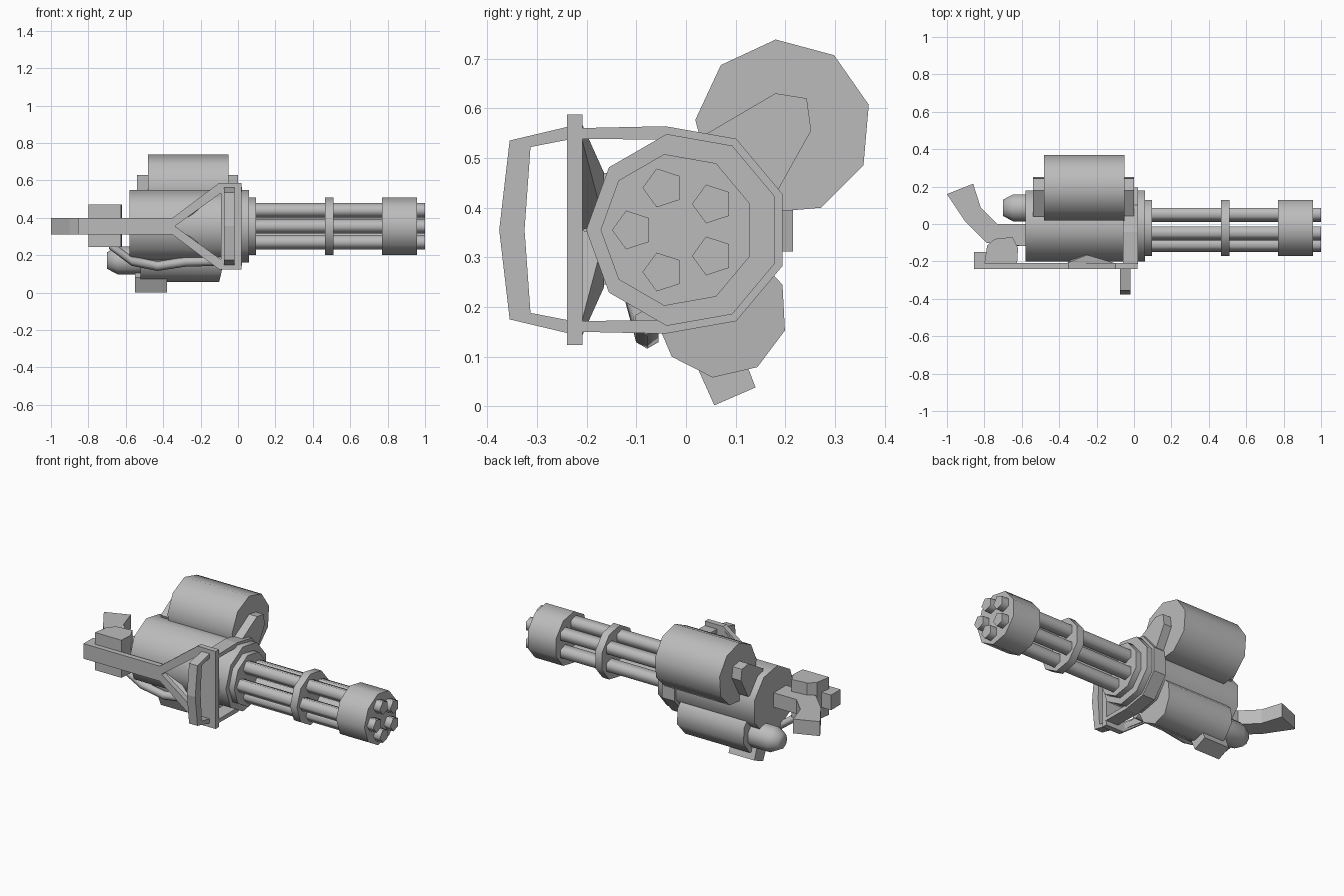
import bpy
import bmesh
from math import cos, sin, radians
from mathutils import Vector

cube = bpy.data.objects.get("Cube")
if cube:
    bpy.data.objects.remove(cube, do_unlink=True)

grey = bpy.data.materials.new("gunmetal_grey")
grey.use_nodes = True
grey.diffuse_color = (0.5, 0.5, 0.5, 1)
grey.node_tree.nodes["Principled BSDF"].inputs["Base Color"].default_value = (0.5, 0.5, 0.5, 1)


def finish(name, bm, smooth=False):
    """Turn a bmesh into a named, coloured object."""
    bmesh.ops.recalc_face_normals(bm, faces=bm.faces)
    mesh = bpy.data.meshes.new(name)
    bm.to_mesh(mesh)
    bm.free()
    mesh.materials.append(grey)
    obj = bpy.data.objects.new(name, mesh)
    bpy.context.collection.objects.link(obj)
    if smooth:
        bpy.ops.object.select_all(action="DESELECT")
        obj.select_set(True)
        bpy.context.view_layer.objects.active = obj
        bpy.ops.object.shade_smooth_by_angle(angle=radians(75))
    return obj


def place(p, axis, d):
    """Lift a profile point into space at depth d along an axis."""
    return {"x": (d, p[0], p[1]), "y": (p[0], d, p[1]), "z": (p[0], p[1], d)}[axis]


def prism(name, pts, axis, lo, hi, smooth=False):
    bm = bmesh.new()
    a, b = [[bm.verts.new(place(p, axis, d)) for p in pts] for d in (lo, hi)]
    bm.faces.new(a)
    bm.faces.new(b)
    for i in range(len(pts)):
        j = (i + 1) % len(pts)
        bm.faces.new((a[i], a[j], b[j], b[i]))
    return finish(name, bm, smooth)


def band(name, outer, inner, axis, lo, hi, closed=True):
    """Flat frame between two matching outlines, ring or open strip."""
    bm = bmesh.new()
    loops = [[bm.verts.new(place(p, axis, d)) for p in pts]
             for pts, d in ((outer, lo), (outer, hi), (inner, hi), (inner, lo))]
    n = len(outer)
    for i in range(n if closed else n - 1):
        j = (i + 1) % n
        for k in range(4):
            a, b = loops[k], loops[(k + 1) % 4]
            bm.faces.new((a[i], a[j], b[j], b[i]))
    if not closed:
        for i in (0, n - 1):
            bm.faces.new([l[i] for l in loops])
    return finish(name, bm)


def hull(name, pts):
    bm = bmesh.new()
    for p in pts:
        bm.verts.new(p)
    bmesh.ops.convex_hull(bm, input=bm.verts)
    return finish(name, bm)


def ngon(y, z, r, n=9, start=180):
    angles = [radians(start + 360 * i / n) for i in range(n)]
    return [(y + r * cos(a), z + r * sin(a)) for a in angles]


def lathe_x(name, y, z, stations, n=9, start=180):
    """Round part along x from (x, radius) stations."""
    bm = bmesh.new()
    rings = [[bm.verts.new((x, *p)) for p in ngon(y, z, r, n, start)] for x, r in stations]
    for a, b in zip(rings, rings[1:]):
        for i in range(n):
            j = (i + 1) % n
            bm.faces.new((a[i], a[j], b[j], b[i]))
    bm.faces.new(rings[0])
    bm.faces.new(rings[-1])
    return finish(name, bm, True)


AXIS_Z = 0.355
mirror = lambda z: 2 * AXIS_Z - z

# Main housing and front collars
lathe_x("main_housing", -0.005, AXIS_Z, [(-0.58, 0.196), (0.06, 0.196)])
lathe_x("front_collar", -0.017, AXIS_Z, [(0.05, 0.155), (0.095, 0.155)])

# Barrel cluster
for i in range(5):
    a = radians(180 + 72 * i)
    lathe_x(f"barrel_{i + 1}", -0.019 + 0.089 * cos(a), AXIS_Z + 0.089 * sin(a),
            [(0.08, 0.041), (1, 0.041)], n=5)
lathe_x("barrel_clamp", -0.017, AXIS_Z, [(0.465, 0.155), (0.51, 0.155)])
lathe_x("muzzle_drum", -0.017, AXIS_Z, [(0.77, 0.155), (0.957, 0.155)])

# Band wrapping the housing and reaching the side plate
rim = lambda r: [(-0.005 + r * cos(radians(t)), AXIS_Z + r * sin(radians(t)))
                 for t in range(100, -101, -40)]
band("housing_band",
     [(-0.215, 0.56)] + rim(0.212) + [(-0.215, mirror(0.56))],
     [(-0.215, 0.538)] + rim(0.185) + [(-0.215, mirror(0.538))],
     "x", -0.06, 0.022, closed=False)

# Side plate with triangular opening, and its rear arm
top_out = [(-0.35, 0.4), (-0.1, 0.587), (0.02, 0.587)]
top_in = [(-0.335, 0.357), (-0.095, 0.53), (-0.09, 0.53)]
flip = lambda pts: [(x, mirror(z)) for x, z in reversed(pts)]
band("side_plate", top_out + flip(top_out), top_in + flip(top_in), "y", -0.24, -0.208)
prism("side_arm", [(-0.855, 0.31), (-0.335, 0.31), (-0.335, 0.4), (-0.855, 0.4)],
      "y", -0.24, -0.208)

# Wedge struts joining the plate to the housing
for side, f in (("upper", lambda z: z), ("lower", mirror)):
    hull(f"{side}_strut", [(x, y, f(z)) for x, y, z in (
        (-0.36, -0.21, 0.355), (-0.36, -0.21, 0.39), (-0.1, -0.21, 0.54),
        (-0.1, -0.21, 0.57), (-0.3, -0.165, 0.37), (-0.25, -0.165, 0.47))])

# Carrying handle
grip_out = [(-0.22, 0.567), (-0.355, 0.535), (-0.376, AXIS_Z)]
grip_in = [(-0.22, 0.54), (-0.313, 0.522), (-0.325, AXIS_Z)]
band("side_handle", grip_out + flip(grip_out)[1:], grip_in + flip(grip_in)[1:],
     "x", -0.075, -0.02, closed=False)

# Rear control block, arm end and curved shoulder stock
prism("arm_end_block", [(-0.855, -0.225), (-0.78, -0.225), (-0.78, -0.15), (-0.855, -0.15)],
      "z", 0.31, 0.4)
prism("control_block", [(-0.8, -0.21), (-0.785, -0.115), (-0.745, -0.08), (-0.65, -0.07),
                        (-0.62, -0.13), (-0.625, -0.21)], "z", 0.245, 0.47)
prism("shoulder_stock", [(-1, 0.16), (-0.86, 0.215), (-0.82, 0.09), (-0.73, 0), (-0.57, 0),
                         (-0.57, -0.12), (-0.79, -0.1), (-0.9, 0.01)], "z", 0.312, 0.398)

# Ammunition drum on top and its bracket
lathe_x("ammo_drum", 0.196, 0.561, [(-0.48, 0.178), (-0.052, 0.178)], start=175)
prism("drum_bracket", [(0.04, 0.548), (0.18, 0.63), (0.243, 0.62), (0.252, 0.555),
                       (0.185, 0.435), (0.08, 0.42)], "x", -0.54, 0)

# Motor drum underneath, with a slanted front end
drum = lathe_x("lower_drum", 0.07, 0.192, [(-0.52, 0.135), (-0.08, 0.135)], start=183)
for v in drum.data.vertices:
    if v.co.x > -0.2:
        v.co.x -= max(0, 0.14 - v.co.z) * 0.25
prism("foot_block", [(0.022, 0.08), (0.057, 0.002), (0.14, 0.038), (0.105, 0.13)],
      "x", -0.55, -0.38)
lathe_x("motor_cap", 0.088, 0.172, [(-0.7, 0.045), (-0.645, 0.075), (-0.5, 0.075)])

# Cable from the control block to the front of the housing
path = [Vector(p) for p in ((-0.69, -0.11, 0.26), (-0.57, -0.085, 0.17), (-0.43, -0.078, 0.142),
                            (-0.28, -0.078, 0.165), (-0.08, -0.08, 0.17))]
bm = bmesh.new()
rings = [[bm.verts.new((c.x, *p)) for p in ngon(c.y, c.z, 0.026, 6, 90)] for c in path]
for a, b in zip(rings, rings[1:]):
    for i in range(6):
        j = (i + 1) % 6
        bm.faces.new((a[i], a[j], b[j], b[i]))
bm.faces.new(rings[0])
bm.faces.new(rings[-1])
finish("cable", bm, True)
